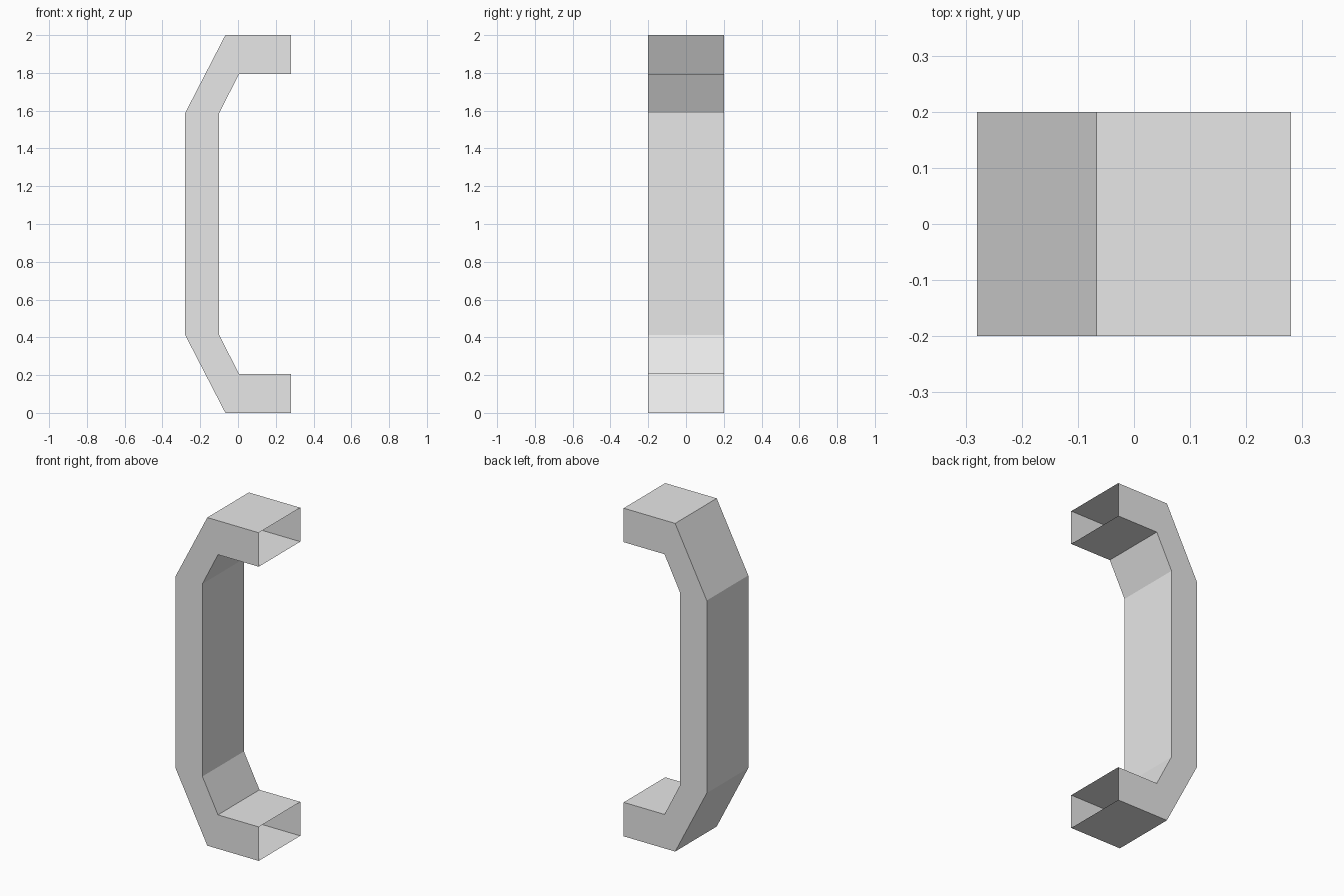
import bpy
import bmesh
from mathutils import Vector

cube = bpy.data.objects.get("Cube")
if cube:
    bpy.data.objects.remove(cube, do_unlink=True)

HALF_WIDTH = 0.2
HEIGHT = 2.0

# Plain grey
grey = bpy.data.materials.new("light grey")
grey.use_nodes = True
colour = (0.8, 0.8, 0.8, 1)
grey.diffuse_color = colour
grey.node_tree.nodes["Principled BSDF"].inputs["Base Color"].default_value = colour

# Upper half of the side outline as (x, z), mirrored for the lower half
outer = [(0.28, 2.0), (-0.067, 2.0), (-0.28, 1.587)]
inner = [(-0.1, 1.587), (0.005, 1.793), (0.28, 1.793)]


def flipped(points):
    return [(x, HEIGHT - z) for x, z in reversed(points)]


outline = outer + flipped(outer) + flipped(inner) + inner

# Handle: outline extruded across its width
bm = bmesh.new()
side = bm.faces.new([bm.verts.new((x, -HALF_WIDTH, z)) for x, z in outline])
result = bmesh.ops.extrude_face_region(bm, geom=[side], use_keep_orig=True)
moved = [v for v in result["geom"] if isinstance(v, bmesh.types.BMVert)]
bmesh.ops.translate(bm, verts=moved, vec=Vector((0, 2 * HALF_WIDTH, 0)))
bmesh.ops.recalc_face_normals(bm, faces=bm.faces)

# Open mounting ends
ends = [f for f in bm.faces if all(v.co.x > 0.27 for v in f.verts)]
bmesh.ops.delete(bm, geom=ends, context="FACES_ONLY")

mesh = bpy.data.meshes.new("pull_handle")
bm.to_mesh(mesh)
bm.free()
mesh.materials.append(grey)
handle = bpy.data.objects.new("pull_handle", mesh)
bpy.context.collection.objects.link(handle)
